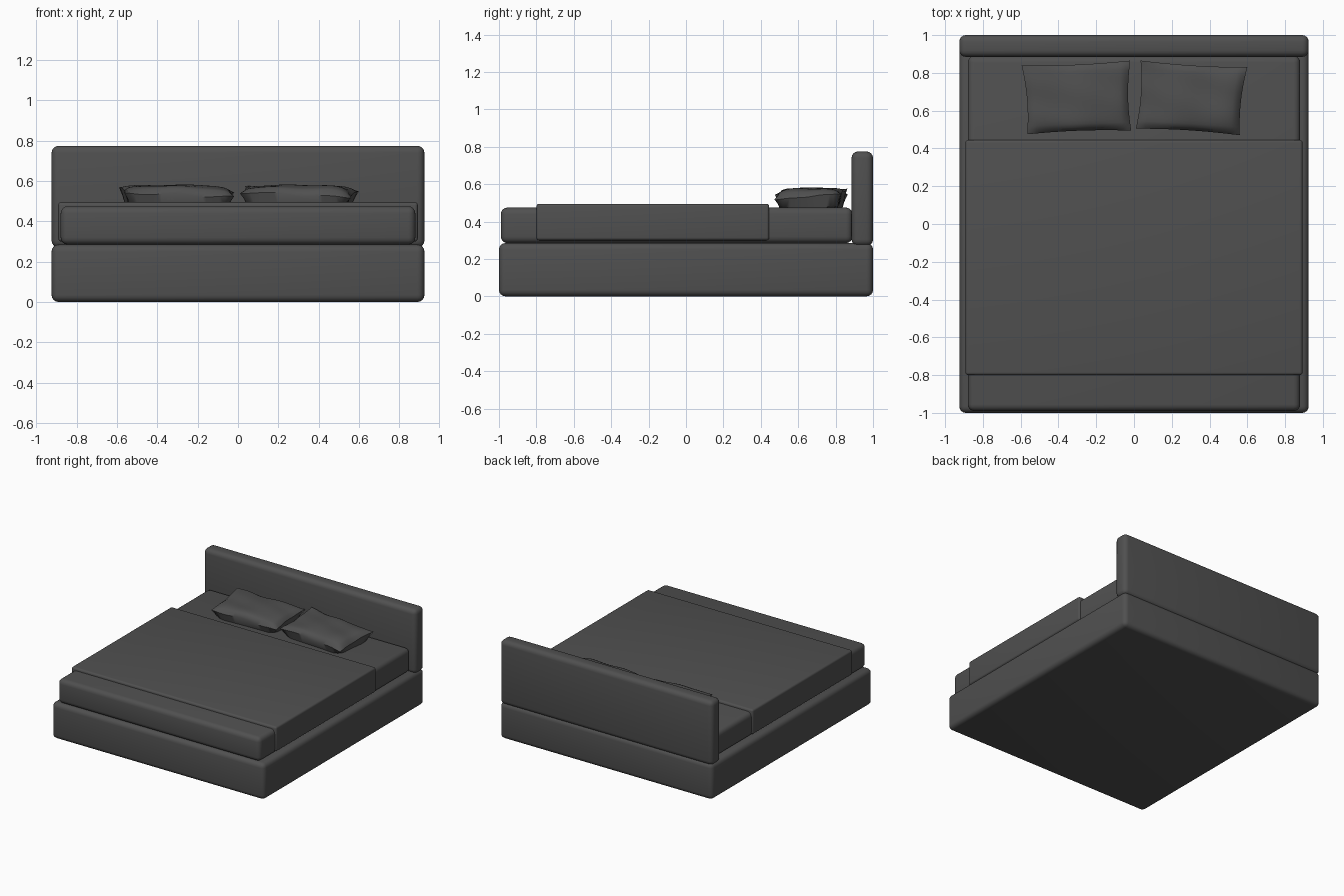
import bpy
import bmesh
import math
from mathutils import Vector

cube = bpy.data.objects.get("Cube")
if cube:
    bpy.data.objects.remove(cube, do_unlink=True)

# One charcoal fabric for the whole bed
fabric = bpy.data.materials.new("charcoal_fabric")
fabric.use_nodes = True
colour = (0.08, 0.08, 0.08, 1)
fabric.diffuse_color = colour
bsdf = fabric.node_tree.nodes["Principled BSDF"]
bsdf.inputs["Base Color"].default_value = colour
bsdf.inputs["Roughness"].default_value = 0.8


def finish(name, bm, angle):
    mesh = bpy.data.meshes.new(name)
    bmesh.ops.recalc_face_normals(bm, faces=bm.faces)
    bm.to_mesh(mesh)
    bm.free()
    mesh.materials.append(fabric)
    obj = bpy.data.objects.new(name, mesh)
    bpy.context.collection.objects.link(obj)
    bpy.ops.object.select_all(action="DESELECT")
    obj.select_set(True)
    bpy.context.view_layer.objects.active = obj
    bpy.ops.object.shade_smooth_by_angle(angle=math.radians(angle))
    return obj


def rounded_box(name, half_width, y_range, z_range, radius):
    """Box centred on x with all edges rounded."""
    low = Vector((-half_width, y_range[0], z_range[0]))
    high = Vector((half_width, y_range[1], z_range[1]))
    bm = bmesh.new()
    bmesh.ops.create_cube(bm, size=1)
    bmesh.ops.scale(bm, vec=high - low, verts=bm.verts)
    bmesh.ops.translate(bm, vec=(low + high) / 2, verts=bm.verts)
    bmesh.ops.bevel(bm, geom=bm.edges[:], offset=radius, segments=4,
                    profile=0.5, affect="EDGES")
    return finish(name, bm, 40)


def pillow(name, corners, phase):
    """Cushion with a pinched, wavy seam; corners run front left, front right, back right, back left."""
    fl, fr, br, bl = [Vector(c) for c in corners]
    bm = bmesh.new()
    nx, ny = 24, 18

    def point(i, j, side):
        u, v = i / nx, j / ny
        p = fl.lerp(fr, u).lerp(bl.lerp(br, u), v)
        a, b = 2 * u - 1, 2 * v - 1
        # Sides curve in slightly, leaving pointed corners
        centre = (fl + fr + br + bl) / 4
        pinch = 0.05 * (a * a * (1 - b * b) + b * b * (1 - a * a))
        p = p + (centre - p) * pinch
        puff = ((1 - a ** 4) * (1 - b ** 4)) ** 0.5
        crease = 0.004 * math.sin(9 * u + 5 * v + phase) * math.sin(7 * v - 4 * u)
        seam = 0.545 - 0.012 * a + 0.014 * b + 0.004 * math.sin(11 * u + phase) * b
        if side > 0:
            z = seam + (0.579 - seam) * puff + crease
        else:
            z = seam + (0.474 - seam) * min(1, 1.9 * puff)
            if puff == 0:
                z = seam + crease
        return p.x, p.y, z

    for side in (1, -1):
        rows = [[bm.verts.new(point(i, j, side)) for i in range(nx + 1)]
                for j in range(ny + 1)]
        for j in range(ny):
            for i in range(nx):
                bm.faces.new((rows[j][i], rows[j][i + 1],
                              rows[j + 1][i + 1], rows[j + 1][i]))
    bmesh.ops.remove_doubles(bm, verts=bm.verts, dist=0.0005)
    return finish(name, bm, 50)


# Bed frame and headboard
rounded_box("base", 0.925, (-1, 1), (0, 0.285), 0.035)
rounded_box("headboard", 0.925, (0.885, 1), (0.27, 0.775), 0.035)

# Mattress and the blanket wrapped around it
rounded_box("mattress", 0.88, (-0.99, 0.89), (0.285, 0.475), 0.035)
rounded_box("blanket", 0.892, (-0.8, 0.445), (0.3, 0.495), 0.015)

# Pillows
pillow("right_pillow", [(-0.565, 0.475), (-0.015, 0.495),
                        (-0.02, 0.865), (-0.595, 0.84)], 0)
pillow("left_pillow", [(0.01, 0.505), (0.56, 0.47),
                       (0.6, 0.83), (0.035, 0.865)], 2)
